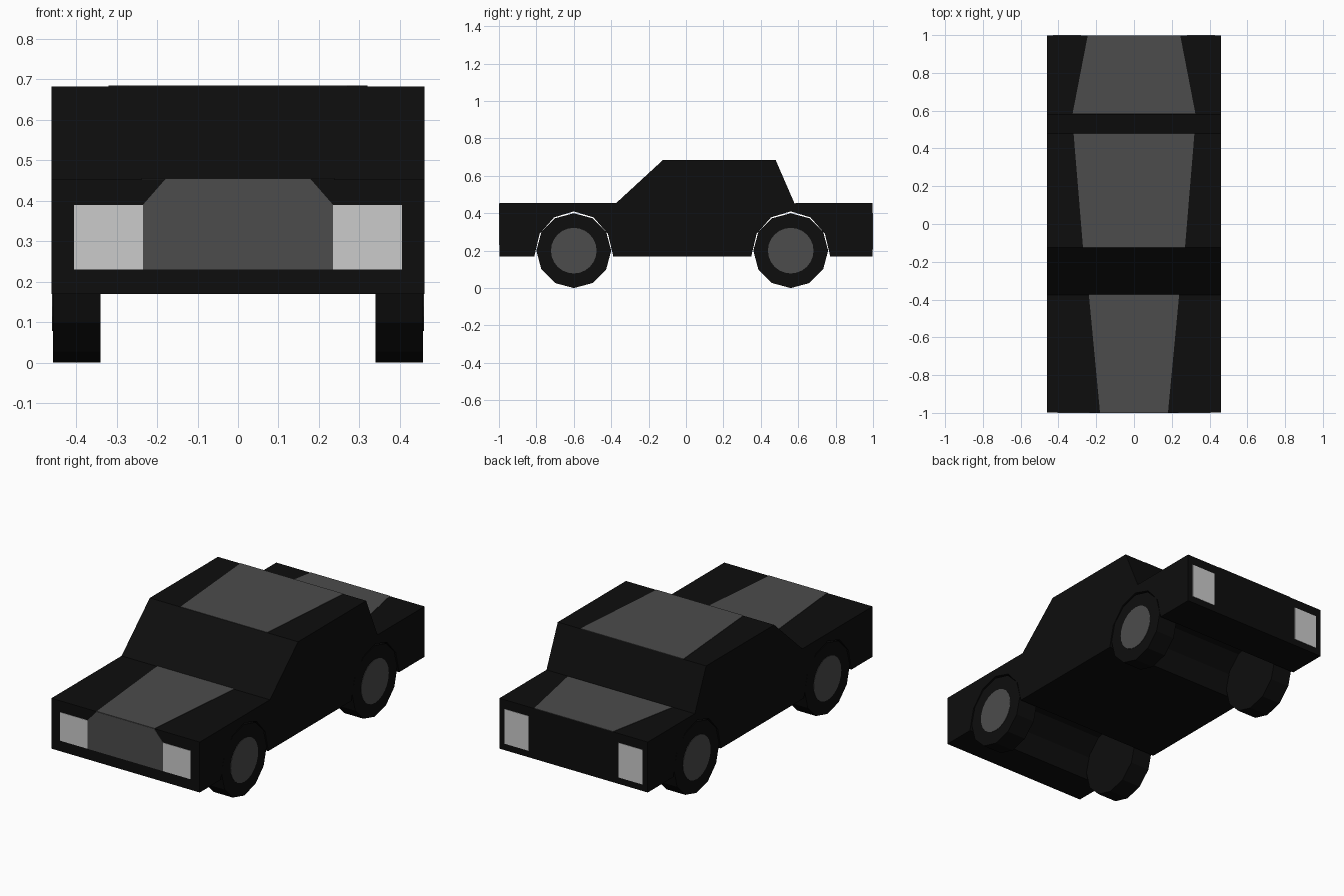
import bpy, bmesh, math
from mathutils import Vector

if "Cube" in bpy.data.objects:
    bpy.data.objects.remove(bpy.data.objects["Cube"])


def material(name, v):
    m = bpy.data.materials.new(name)
    m.diffuse_color = (v, v, v, 1)
    m.use_nodes = True
    m.node_tree.nodes["Principled BSDF"].inputs["Base Color"].default_value = m.diffuse_color
    return m


BLACK = material("black paint", 0.004)
GREY = material("dark grey panel", 0.072)
LIGHT = material("light grey lamp", 0.6)


def prism(name, points, offset, mat):
    """Solid made by sweeping a flat outline along an offset."""
    bm = bmesh.new()
    face = bm.faces.new([bm.verts.new(p) for p in points])
    new = bmesh.ops.extrude_face_region(bm, geom=[face], use_keep_orig=True)["geom"]
    bmesh.ops.translate(bm, vec=Vector(offset),
                        verts=[g for g in new if isinstance(g, bmesh.types.BMVert)])
    bmesh.ops.recalc_face_normals(bm, faces=bm.faces)
    me = bpy.data.meshes.new(name)
    bm.to_mesh(me)
    bm.free()
    me.materials.append(mat)
    ob = bpy.data.objects.new(name, me)
    bpy.context.collection.objects.link(ob)
    return ob


def ring(x, y, z, r, n):
    return [(x, y + r * math.cos(2 * math.pi * i / n), z + r * math.sin(2 * math.pi * i / n))
            for i in range(n)]


HALF, END, BASE, DECK, ROOF = 0.461, 0.998, 0.17, 0.453, 0.683
AXLES = {"front": -0.6, "rear": 0.56}
T = 0.002  # plate thickness

# Body: side profile with arches that run right through
profile = [(-END, BASE), (-END, DECK), (-0.375, DECK), (-0.125, ROOF),
           (0.48, ROOF), (0.58, DECK), (END, DECK), (END, BASE)]
for y in (AXLES["rear"], AXLES["front"]):
    profile += [(y + 0.211 * math.cos(math.radians(a)), BASE + 0.24 * math.sin(math.radians(a)))
                for a in range(0, 181, 30)]
prism("car_body", [(-HALF, y, z) for y, z in profile], (2 * HALF, 0, 0), BLACK)

# Tapered panels on bonnet, roof and boot
for name, y0, w0, y1, w1, z in (("bonnet_panel", -END, 0.18, -0.365, 0.24, DECK),
                                ("roof_panel", -0.125, 0.27, 0.48, 0.32, ROOF),
                                ("boot_panel", 0.585, 0.325, END, 0.245, DECK)):
    prism(name, [(-w0, y0, z), (w0, y0, z), (w1, y1, z), (-w1, y1, z)], (0, 0, T), GREY)

# Grille
prism("grille", [(x, -END, z) for x, z in ((-0.235, 0.23), (0.235, 0.23), (0.235, 0.39),
                                           (0.18, DECK), (-0.18, DECK), (-0.235, 0.39))],
      (0, -T, 0), GREY)

for side, s in (("left", -1), ("right", 1)):
    # Lamps
    for name, y, x0, x1, z0, z1, d in (("headlight", -END, 0.235, 0.405, 0.23, 0.39, -T),
                                       ("tail_light", END, 0.28, 0.429, 0.207, 0.402, T)):
        prism(f"{side}_{name}", [(s * x0, y, z0), (s * x1, y, z0), (s * x1, y, z1), (s * x0, y, z1)],
              (0, d, 0), LIGHT)
    # Wheels with outer hub discs
    for end, y in AXLES.items():
        prism(f"{end}_{side}_wheel", ring(s * 0.34, y, 0.2, 0.2, 12), (s * 0.118, 0, 0), BLACK)
        prism(f"{end}_{side}_hub", ring(s * 0.458, y, 0.2, 0.122, 24), (s * T, 0, 0), GREY)
